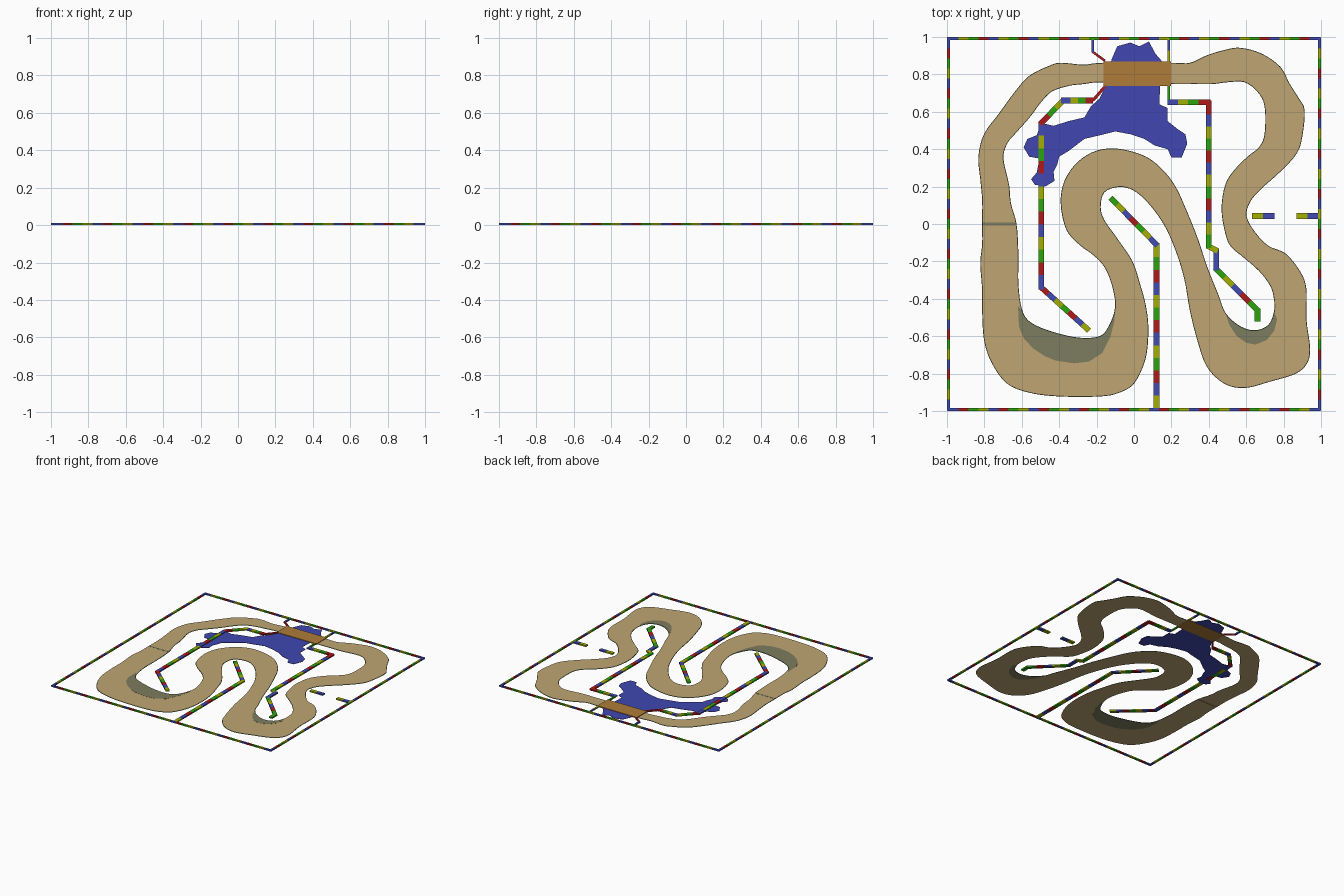
import bpy, bmesh
from mathutils import Vector

if "Cube" in bpy.data.objects:
    bpy.data.objects.remove(bpy.data.objects["Cube"])

def material(name, rgb):
    m = bpy.data.materials.new(name)
    m.diffuse_color = (*rgb, 1)
    m.use_nodes = True
    m.node_tree.nodes["Principled BSDF"].inputs["Base Color"].default_value = m.diffuse_color
    return m

DIRT = material("dirt tan", (0.52, 0.375, 0.17))
EDGE = material("grass edge green", (0.03, 0.14, 0.05))
SHADE = material("worn grey", (0.205, 0.205, 0.115))
WATER = material("water blue", (0.052, 0.064, 0.44))
WOOD = material("plank brown", (0.43, 0.20, 0.04))
RED = material("block red", (0.43, 0.01, 0.01))
BLUE = material("block blue", (0.052, 0.07, 0.44))
YELLOW = material("block yellow", (0.36, 0.43, 0.0))
GREEN = material("block green", (0.025, 0.37, 0.004))
CYCLE = [RED, BLUE, YELLOW, GREEN]

def finish(name, bm, mats):
    mesh = bpy.data.meshes.new(name)
    bm.to_mesh(mesh)
    bm.free()
    for m in mats:
        mesh.materials.append(m)
    ob = bpy.data.objects.new(name, mesh)
    bpy.context.collection.objects.link(ob)
    return ob

def smooth_loop(pts, n=4):
    """Closed Catmull-Rom loop through points given in hundredths of a unit."""
    p = [Vector(q) / 100 for q in pts]
    out = []
    for i in range(len(p)):
        a, b, c, d = (p[(i + k) % len(p)] for k in (-1, 0, 1, 2))
        for s in range(n):
            t = s / n
            out.append(b + 0.5 * t * (c - a + t * (2*a - 5*b + 4*c - d + t * (3*(b - c) + d - a))))
    return out

def slab(name, loops, z0, z1, mats, flare=0.0):
    """Flat plate filled between outlines; the last material goes on the (flared) sides."""
    bm = bmesh.new()
    edges = []
    for loop in loops:
        vs = [bm.verts.new((q[0], q[1], z0)) for q in loop]
        edges += [bm.edges.new((vs[i - 1], vs[i])) for i in range(len(vs))]
    bmesh.ops.triangle_fill(bm, edges=edges, use_beauty=True, normal=(0, 0, 1))
    r = bmesh.ops.extrude_face_region(bm, geom=bm.faces[:], use_keep_orig=True)
    top = [g for g in r["geom"] if isinstance(g, bmesh.types.BMVert)]
    bmesh.ops.translate(bm, verts=top, vec=(0, 0, z1 - z0))
    bmesh.ops.recalc_face_normals(bm, faces=bm.faces[:])
    for f in bm.faces:
        f.material_index = len(mats) - 1 if abs(f.normal.z) < 0.5 else 0
    if flare:
        bm.normal_update()
        low = set(bm.verts) - set(top)
        moves = [(v, Vector((v.normal.x, v.normal.y, 0)).normalized() * flare) for v in low]
        for v, d in moves:
            v.co += d
    return finish(name, bm, mats)

def wall(name, pts, legs, width=0.03, height=0.011):
    """Coloured blocks along a path; each leg is (block count, first colour, cycle direction)."""
    bm = bmesh.new()
    p = [Vector(q) for q in pts]
    for a, b, (n, k, turn) in zip(p, p[1:], legs):
        d = (b - a).normalized()
        side = Vector((-d.y, d.x)) * width / 2
        for i in range(n):
            s, e = a.lerp(b, i / n), a.lerp(b, (i + 1) / n)
            if i == 0 and a != p[0]:
                s = s - d * width * 0.3
            if i == n - 1 and b != p[-1]:
                e = e + d * width * 0.3
            ring = [s - side, e - side, e + side, s + side]
            lo = [bm.verts.new((q.x, q.y, 0)) for q in ring]
            hi = [bm.verts.new((q.x, q.y, height)) for q in ring]
            faces = [bm.faces.new(lo[::-1]), bm.faces.new(hi)]
            for j in range(4):
                m = (j + 1) % 4
                faces.append(bm.faces.new((lo[j], lo[m], hi[m], hi[j])))
            for f in faces:
                f.material_index = (k + turn * i) % 4
    return finish(name, bm, CYCLE)

# Race track surface
outer = [(-81,0),(-81,13),(-82,24),(-83,36),(-80,48),(-72,59),(-64,70),(-56,79),(-45,84.5),(-39,86),
    (-27,85),(-16,86),(20,86),(30,86),(39,90),(49,93),(57,94),(68,91),(78,84),(83,75),(88,67),
    (91,61),(90,48),(87,38),(78,28),(68,19),(62,12),(60,4),(65,-5),(72,-12),(81,-16),(89,-26),
    (92,-35),(92,-51),(94,-67),(92,-75),(86,-80),(73,-84),(59,-87.5),(48,-85),(39,-76),(34,-62),
    (30,-46),(27,-29),(22,-13),(16,0),(8,11),(0,18),(-8,20),(-16,17),(-18,9),(-16,2),(-9,-8),
    (-1,-20),(3,-32),(6,-43),(7.5,-56),(6,-72),(0,-85),(-8,-90),(-18,-92),(-40,-92),(-56,-90),
    (-68,-85),(-76,-74),(-80,-62),(-81,-46),(-81,-35),(-82,-21),(-81,-11)]
inner = [(-63,0),(-66,11),(-67,21),(-70,35),(-68,43),(-64,48),(-56,57),(-50,65),(-44,71),(-35,74),
    (-27,75),(-16,76),(20,75),(32,75),(42,75),(50,76),(59,76),(66,71),(70,63),(70,48),(67,41),
    (61,36),(54,29),(49,21),(47,8),(49,-5),(52,-12),(59,-18),(67,-25),(73,-33),(75,-40),(75,-47),
    (72,-54),(65,-57),(57,-55),(49,-48),(45,-38),(39,-23),(34,-8),(28,7),(22,20),(15,29),(6,36),
    (-8,40),(-20,39),(-30,33),(-37,23),(-39,11),(-36,-3),(-29,-11),(-21,-17),(-15,-24),(-11,-35),
    (-10,-45),(-13,-54),(-18,-60),(-29,-61),(-43,-58),(-55,-53),(-60,-46),(-62,-32),(-62,-16)]
inside = smooth_loop(inner)
slab("track", [smooth_loop(outer), inside], 0.001, 0.004, [DIRT, EDGE], 0.002)

# Worn crescents on the two tight bends, sharing the track's inner edge
def crescent(name, first, last, rim):
    i, j = inner.index(first) * 4, inner.index(last) * 4
    edge = inside[i:j + 1]
    rim = [Vector(q) / 100 for q in rim]
    slab(name, [edge + rim], 0.0003, 0.0047, [SHADE])

crescent("left_bend_patch", (-10,-45), (-60,-46),
    [(-62,-44),(-61.5,-55),(-59,-61),(-54,-66.5),(-48,-70.5),(-42,-73),(-32,-74.5),(-24,-73.5),
     (-17,-69),(-12.5,-60),(-10.5,-52)])
crescent("right_bend_patch", (75,-47), (49,-48),
    [(51,-54),(55,-60),(60,-63.5),(65,-64.5),(71,-62),(75,-57),(76.5,-51)])
slab("start_line", [[(-.81,-.007),(-.63,-.007),(-.63,.007),(-.81,.007)]], 0.0003, 0.0047, [SHADE])

# Lake and the plank bridge over it
lake = [(-12,88),(-9,95),(-2,97),(3,95),(8,97.5),(11.5,91),(15,87),(14,74),(13.5,64),(18,62),(18,55),
    (23,51),(27.5,48),(28.5,43),(25.5,35.5),(20,35.5),(18,40),(11,42),(5.5,45.5),(-2,48),(-10,49.5),
    (-18,47.5),(-26.5,45.5),(-35,39),(-40,36),(-41,32),(-43,28),(-42.5,23),(-47.5,20),(-53,21),(-55,24),
    (-52,27.5),(-50.5,35),(-56,36),(-59,41),(-57,45.5),(-52,47.5),(-49.5,54),(-43,52.5),(-35,55),
    (-26.5,57),(-23,63),(-18.5,67),(-15,74)]
slab("lake", [smooth_loop(lake, 1)], 0.0015, 0.004, [WATER])
slab("bridge", [[(-.163,.737),(.197,.737),(.197,.87),(-.163,.87)]], 0.0, 0.009, [WOOD])

# Outer boundary wall
c = 0.992
wall("boundary_wall", [(-c, c), (c, c), (c, -c), (-c, -c), (-c, c)], [(37, 1, 1)] * 4, 0.016)
wall("boundary_corner", [(-1, c), (-c, c)], [(1, 1, 1)], 0.016)

# Inner barriers
wall("left_barrier", [(-.22,.66), (-.38,.66), (-.495,.54), (-.495,-.34), (-.24,-.57)],
     [(4, 0, -1), (3, 2, 1), (13, 1, 1), (7, 0, 1)])
wall("middle_barrier", [(-.125,.14), (.12,-.11), (.12,-.985)], [(7, 3, -1), (13, 2, 1)])
wall("right_barrier", [(.18,.65), (.40,.65), (.40,-.12), (.44,-.14), (.44,-.24), (.66,-.46), (.66,-.52)],
     [(4, 1, 1), (12, 0, 1), (1, 2, 1), (1, 1, 1), (5, 3, -1), (1, 3, 1)])
wall("short_barrier_inner", [(.63,.043), (.75,.043)], [(2, 2, -1)])
wall("short_barrier_outer", [(.87,.043), (.985,.043)], [(2, 2, -1)])

# Thin barriers meeting the bridge
wall("bridge_rail_back_left", [(-.22,.985), (-.22,.92), (-.155,.872)], [(1, 1, 1), (1, 0, 1)], 0.013)
wall("bridge_rail_front_left", [(-.22,.66), (-.155,.735)], [(1, 0, 1)], 0.016)
wall("bridge_rail_back_right", [(.185,.985), (.185,.87)], [(2, 1, 1)], 0.013)
wall("bridge_rail_front_right", [(.185,.737), (.185,.66)], [(1, 3, 1)], 0.013)
